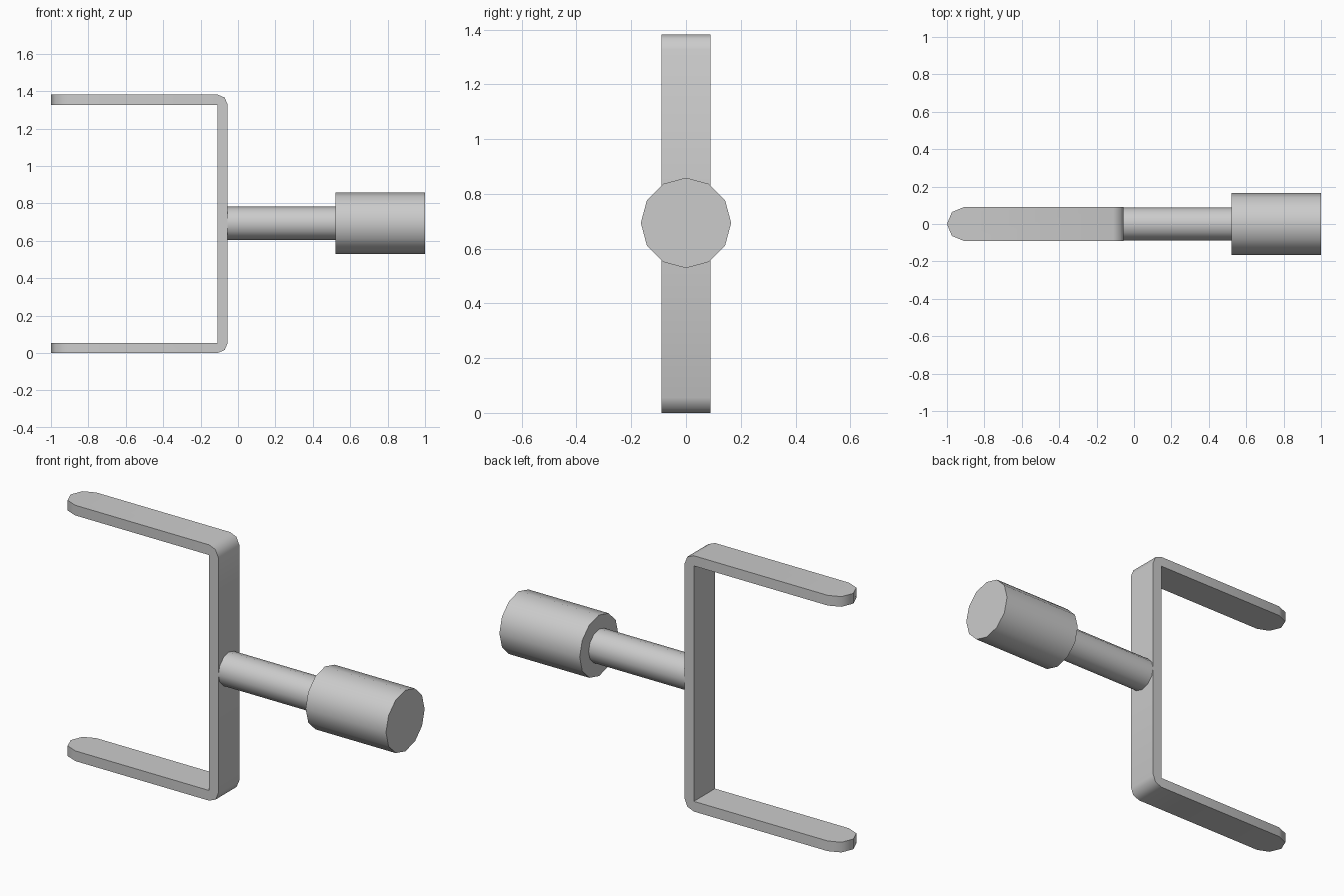
import bpy, bmesh
from math import sin, cos, pi

if "Cube" in bpy.data.objects:
    bpy.data.objects.remove(bpy.data.objects["Cube"])

HALF_W, THICK, HEIGHT = 0.09, 0.055, 1.382
BACK = -0.055
MID = HEIGHT / 2 + 0.003


def finish(bm, name, angle):
    bmesh.ops.recalc_face_normals(bm, faces=bm.faces)
    mesh = bpy.data.meshes.new(name)
    bm.to_mesh(mesh)
    bm.free()
    ob = bpy.data.objects.new(name, mesh)
    bpy.context.collection.objects.link(ob)
    bpy.ops.object.select_all(action='DESELECT')
    ob.select_set(True)
    bpy.context.view_layer.objects.active = ob
    bpy.ops.object.shade_smooth_by_angle(angle=angle)
    return ob


def rod(name, radius, x0, x1, sides=12):
    """Closed cylinder along x, with a vertex at the top."""
    bm = bmesh.new()
    ring = [bm.verts.new((x0, radius * sin(2 * pi * i / sides),
                          MID + radius * cos(2 * pi * i / sides))) for i in range(sides)]
    face = bm.faces.new(ring)
    ext = bmesh.ops.extrude_face_region(bm, geom=[face], use_keep_orig=True)
    bmesh.ops.translate(bm, vec=(x1 - x0, 0, 0),
                        verts=[g for g in ext["geom"] if isinstance(g, bmesh.types.BMVert)])
    return finish(bm, name, 0.7)


# Fork: U-shaped strip with rounded outer corners, inner corners sharp
inner = BACK - THICK
corner = [(inner + THICK * sin(a), THICK - THICK * cos(a)) for a in (0, pi / 4, pi / 2)]
profile = ([(-1, THICK), (-1, 0)] + corner
           + [(x, HEIGHT - z) for x, z in reversed(corner)]
           + [(-1, HEIGHT), (-1, HEIGHT - THICK), (inner, HEIGHT - THICK), (inner, THICK)])
bm = bmesh.new()
face = bm.faces.new([bm.verts.new((x, -HALF_W, z)) for x, z in profile])
ext = bmesh.ops.extrude_face_region(bm, geom=[face], use_keep_orig=True)
bmesh.ops.translate(bm, vec=(0, 2 * HALF_W, 0),
                    verts=[g for g in ext["geom"] if isinstance(g, bmesh.types.BMVert)])
bmesh.ops.recalc_face_normals(bm, faces=bm.faces)

# Rounded prong tips
tips = [e for e in bm.edges
        if all(v.co.x < -0.99 for v in e.verts)
        and abs(e.verts[0].co.y - e.verts[1].co.y) < 1e-4]
bmesh.ops.bevel(bm, geom=tips, offset=HALF_W - 0.0002, offset_type='OFFSET',
                segments=2, profile=0.5, affect='EDGES')
bmesh.ops.remove_doubles(bm, verts=bm.verts, dist=0.001)
finish(bm, "fork", 0.9)

# Shaft and grip
rod("shaft", 0.089, BACK - 0.001, 0.52)
rod("grip", 0.165, 0.52, 1.0)
